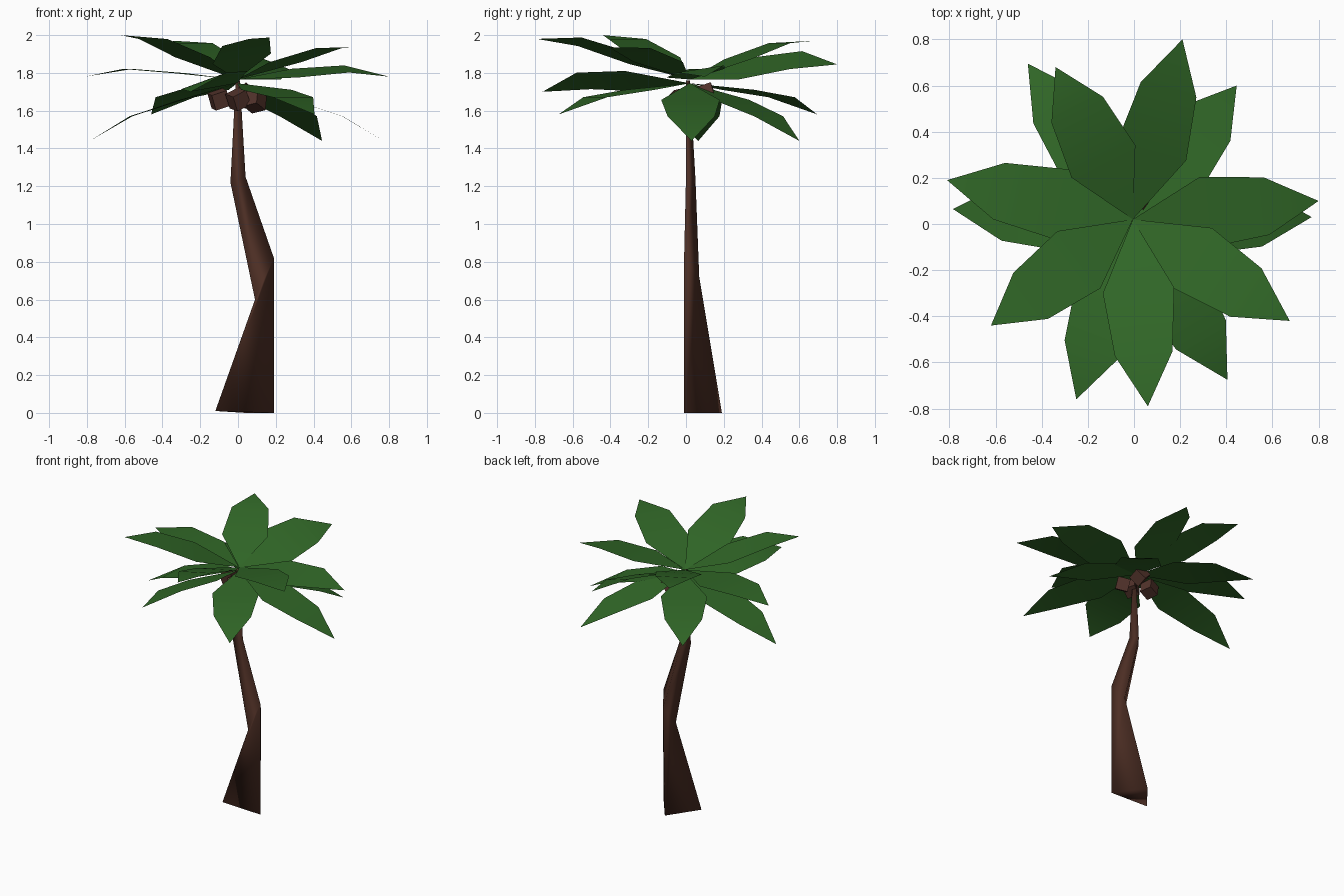
import bpy
from math import radians
from mathutils import Vector, Matrix

if "Cube" in bpy.data.objects:
    bpy.data.objects.remove(bpy.data.objects["Cube"], do_unlink=True)


def material(name, rgb):
    mat = bpy.data.materials.new(name)
    mat.use_nodes = True
    mat.diffuse_color = (*rgb, 1)
    bsdf = mat.node_tree.nodes["Principled BSDF"]
    bsdf.inputs["Base Color"].default_value = (*rgb, 1)
    bsdf.inputs["Roughness"].default_value = 0.9
    return mat


leaf_green = material("leaf green", (0.03, 0.135, 0.02))
bark_brown = material("bark brown", (0.075, 0.028, 0.018))
nut_brown = material("nut brown", (0.085, 0.033, 0.024))


def add_mesh(name, verts, faces, mat, smooth):
    mesh = bpy.data.meshes.new(name)
    mesh.from_pydata(verts, [], faces)
    mesh.materials.append(mat)
    mesh.polygons.foreach_set("use_smooth", [smooth] * len(faces))
    mesh.update()
    obj = bpy.data.objects.new(name, mesh)
    bpy.context.collection.objects.link(obj)
    return obj


# Trunk: bent three-sided column, rings listed left, right, back
rings = [
    [(-0.12, -0.01, 0.01), (0.19, -0.01, 0), (0.04, 0.19, 0)],
    [(0.09, -0.01, 0.6), (0.19, -0.01, 0.82), (0.14, 0.07, 0.72)],
    [(-0.04, 0, 1.22), (0.04, 0, 1.25), (0, 0.05, 1.24)],
    [(-0.012, 0, 1.76), (0.01, 0, 1.76), (0, 0.02, 1.76)],
]
trunk_faces = [(2, 1, 0), (9, 10, 11)]
for r in range(len(rings) - 1):
    for i in range(3):
        a, b = 3 * r + i, 3 * r + (i + 1) % 3
        trunk_faces += [(a, b, b + 3), (a, b + 3, a + 3)]
add_mesh("trunk", [p for ring in rings for p in ring], trunk_faces, bark_brown, True)


# Fronds: arched blades, widest in the middle and pointed at the tip
def frond(name, tip, root_z, roll):
    root = Vector((-0.005, 0.02, root_z))
    axis = Vector(tip) - root
    side = Vector((axis.y, -axis.x, 0)).normalized() + Vector((0, 0, roll))
    verts = [root]
    for along, half, lift in ((0.38, 0.155, 0.028), (0.72, 0.125, 0.045)):
        mid = root + axis * along + Vector((0, 0, lift))
        verts += [mid + side * half, mid - side * half]
    verts.append(Vector(tip))
    add_mesh(name, verts, [(0, 1, 2), (1, 3, 4, 2), (3, 5, 4)], leaf_green, True)


upper_tips = [
    (0.80, 0.10, 1.78, -0.15), (0.21, 0.80, 1.845, -0.38), (-0.34, 0.68, 1.97, 0),
    (-0.81, 0.19, 1.78, 0), (-0.62, -0.44, 2.0, 0), (0.06, -0.79, 1.98, -0.18),
    (0.675, -0.42, 1.935, 0),
]
lower_tips = [
    (0.77, 0.03, 1.44, 0), (0.445, 0.60, 1.44, 0), (-0.46, 0.695, 1.58, 0),
    (-0.785, 0.065, 1.44, 0), (-0.25, -0.76, 1.70, -0.35), (0.405, -0.675, 1.58, 0),
]
for layer, tips, root_z in (("upper", upper_tips, 1.765), ("lower", lower_tips, 1.745)):
    for n, (x, y, z, roll) in enumerate(tips, 1):
        frond(f"{layer}_frond_{n}", (x, y, z), root_z, roll)

# Nuts: tilted blocks clustered under the fronds
nuts = [(-0.1, 0.04, 1.66), (0.09, -0.01, 1.65), (0, -0.03, 1.66), (0.04, 0.11, 1.68)]
for n, centre in enumerate(nuts, 1):
    bpy.ops.mesh.primitive_cube_add(size=0.085, location=centre)
    nut = bpy.context.object
    nut.name = f"nut_{n}"
    nut.rotation_euler = (radians(25), radians(20 + 50 * n), radians(40 * n))
    nut.data.materials.append(nut_brown)
